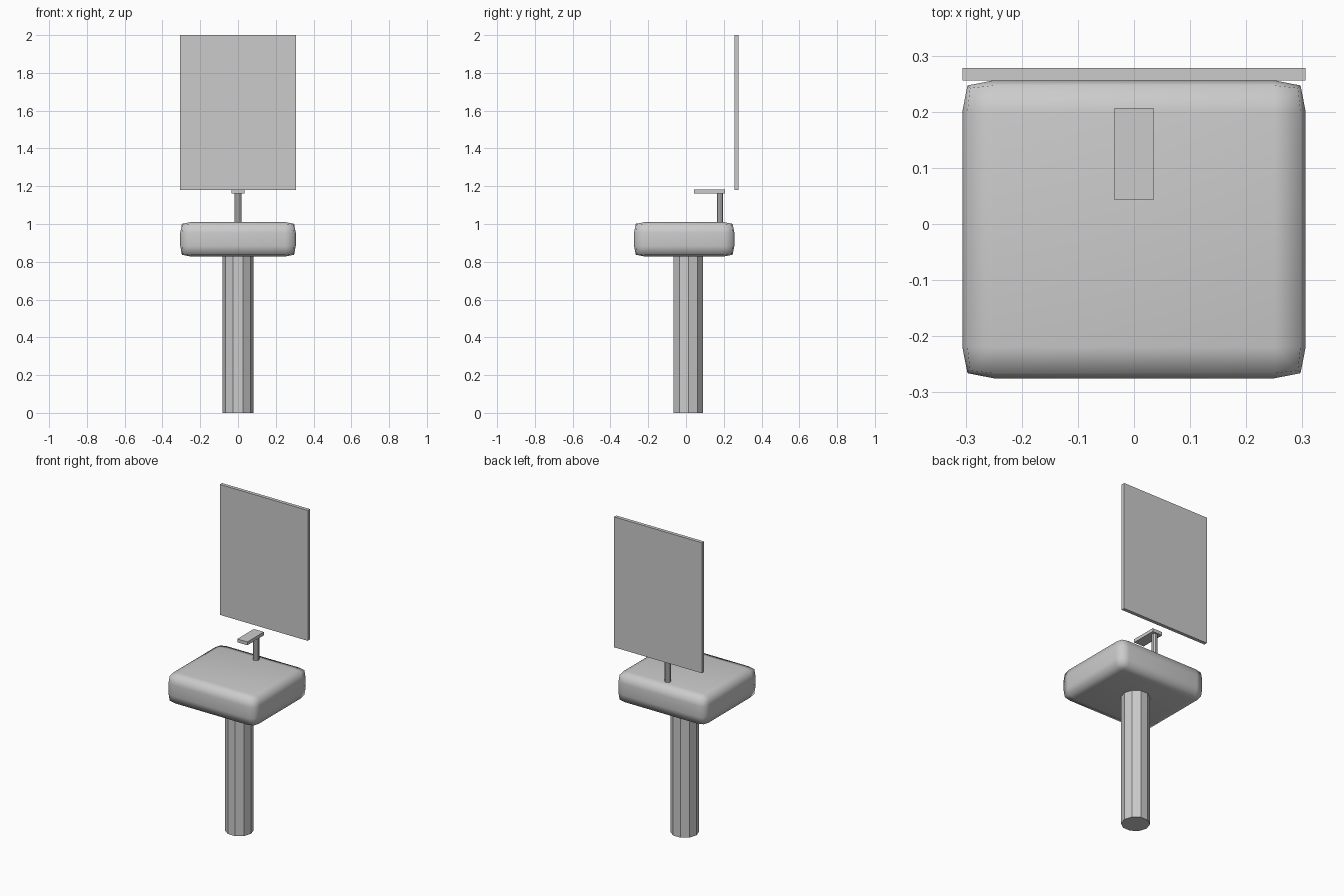
import bpy
import bmesh
import math
from mathutils import Matrix

if "Cube" in bpy.data.objects:
    bpy.data.objects.remove(bpy.data.objects["Cube"])


def add_object(name, bm, smooth=False):
    mesh = bpy.data.meshes.new(name)
    bm.to_mesh(mesh)
    bm.free()
    for p in mesh.polygons:
        p.use_smooth = smooth
    obj = bpy.data.objects.new(name, mesh)
    bpy.context.collection.objects.link(obj)
    return obj


def box(name, lo, hi, smooth=False):
    bm = bmesh.new()
    size = [b - a for a, b in zip(lo, hi)]
    mid = [(a + b) / 2 for a, b in zip(lo, hi)]
    bmesh.ops.create_cube(bm, size=1, matrix=Matrix.Translation(mid) @ Matrix.Diagonal((*size, 1)))
    return add_object(name, bm, smooth)


def post(name, radius, y, z0, z1, sides=10):
    bm = bmesh.new()
    bmesh.ops.create_cone(bm, cap_ends=True, segments=sides, radius1=radius, radius2=radius,
                          depth=z1 - z0, matrix=Matrix.Translation((0, y, (z0 + z1) / 2))
                          @ Matrix.Rotation(math.pi / 2, 4, 'Z'))
    return add_object(name, bm)


# Basin: rounded, smooth-shaded block
basin = box("basin", (-0.306, -0.275, 0.828), (0.306, 0.256, 1.01), smooth=True)
bevel = basin.modifiers.new("rounding", 'BEVEL')
bevel.width = 0.056
bevel.segments = 2
bevel.profile = 0.7

# Ten-sided pedestal
post("pedestal", 0.082, 0.013, 0, 0.835)

# Tap: thin post with a flat spout
post("tap_post", 0.018, 0.18, 1.0, 1.165)
box("tap_spout", (-0.035, 0.043, 1.161), (0.035, 0.207, 1.182))

# Mirror panel
box("mirror", (-0.306, 0.256, 1.18), (0.306, 0.278, 2.0))
